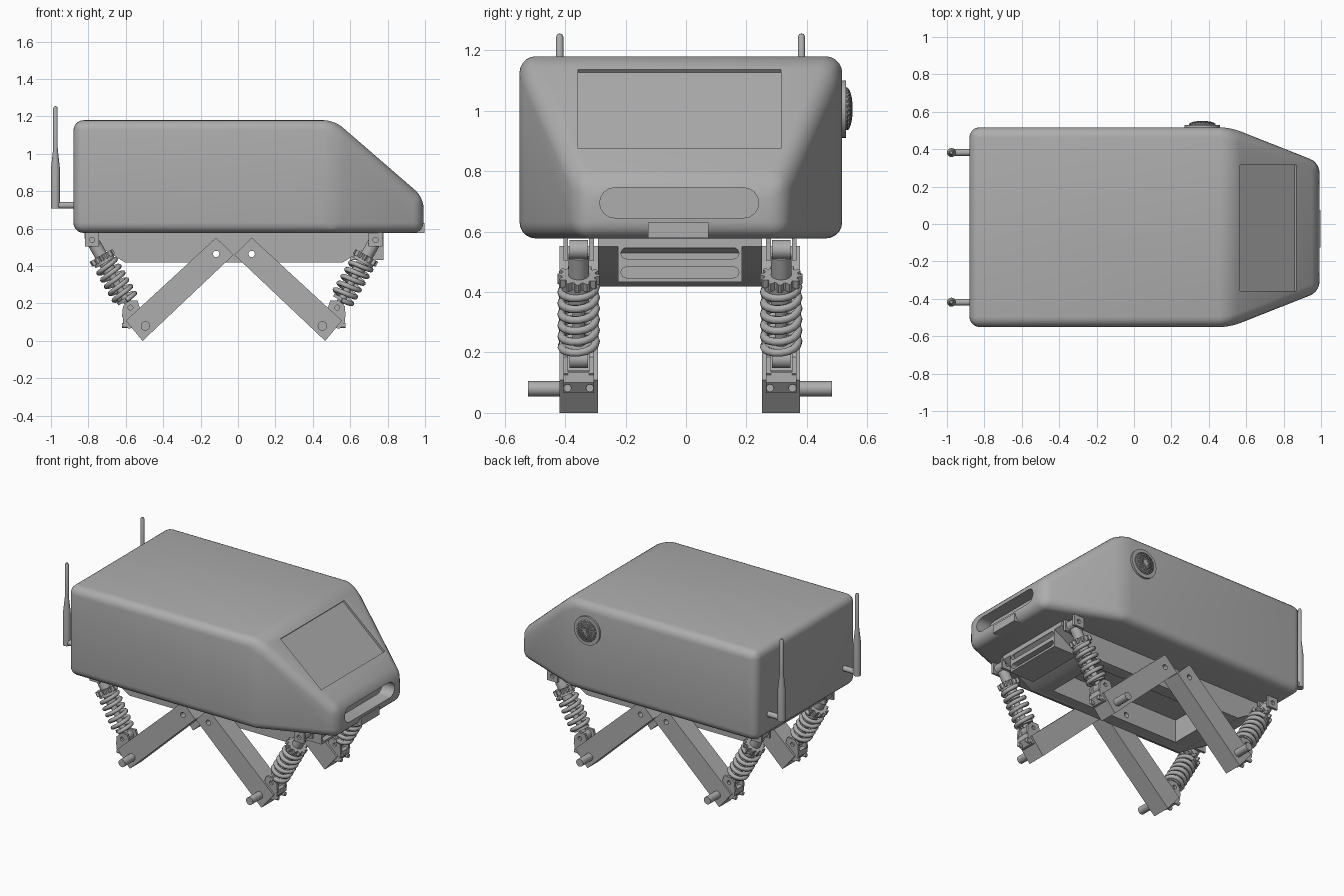
import bpy, bmesh, math
from mathutils import Vector, Matrix

cube = bpy.data.objects.get("Cube")
if cube:
    bpy.data.objects.remove(cube, do_unlink=True)

CX, CY = -0.022, -0.02      # centre of the suspension
GREY = (0.42, 0.42, 0.42, 1)
mat = bpy.data.materials.new("grey_metal")
mat.use_nodes = True
mat.diffuse_color = GREY
mat.node_tree.nodes["Principled BSDF"].inputs["Base Color"].default_value = GREY


def add(name, bm):
    bmesh.ops.recalc_face_normals(bm, faces=bm.faces)
    me = bpy.data.meshes.new(name)
    bm.to_mesh(me)
    bm.free()
    ob = bpy.data.objects.new(name, me)
    bpy.context.collection.objects.link(ob)
    me.materials.append(mat)
    return ob


def prism(name, pts, vec):
    """Extrude a planar outline along a vector."""
    bm = bmesh.new()
    face = bm.faces.new([bm.verts.new(p) for p in pts])
    new = bmesh.ops.extrude_face_region(bm, geom=[face], use_keep_orig=True)["geom"]
    bmesh.ops.translate(bm, vec=vec, verts=[v for v in new if isinstance(v, bmesh.types.BMVert)])
    return add(name, bm)


def box(name, lo, hi):
    (a, b, c), (d, e, f) = lo, hi
    return prism(name, [(a, b, c), (d, b, c), (d, e, c), (a, e, c)], (0, 0, f - c))


def rod(name, p, q, r, r2=None, n=24):
    p, q = Vector(p), Vector(q)
    bm = bmesh.new()
    turn = (q - p).to_track_quat('Z', 'Y').to_matrix().to_4x4()
    bmesh.ops.create_cone(bm, cap_ends=True, segments=n, radius1=r,
                          radius2=r if r2 is None else r2, depth=(q - p).length,
                          matrix=Matrix.Translation((p + q) / 2) @ turn)
    return add(name, bm)


def lathe(name, origin, profile, n=20):
    """Spin (radius, height) points about a vertical axis."""
    bm = bmesh.new()
    vs = [bm.verts.new(Vector(origin) + Vector((r, 0, z))) for r, z in profile]
    es = [bm.edges.new(e) for e in zip(vs, vs[1:])]
    bmesh.ops.spin(bm, geom=vs + es, cent=origin, axis=(0, 0, 1), angle=math.tau, steps=n)
    bmesh.ops.remove_doubles(bm, verts=bm.verts, dist=0.0001)
    return add(name, bm)


def stadium(x, y, z, half, r):
    pts = []
    for k in range(18):
        a = math.pi * (k if k < 9 else k - 1) / 8 - math.pi / 2
        if k >= 9:
            a = math.pi / 2 + math.pi * (k - 9) / 8
        side = 1 if k < 9 else -1
        pts.append((x, y + side * (half - r) + r * math.cos(a), z + r * math.sin(a)))
    return pts


def cut(ob, cutter):
    cutter.hide_render = True
    m = ob.modifiers.new("cut", 'BOOLEAN')
    m.object, m.solver = cutter, 'EXACT'
    bpy.context.view_layer.objects.active = ob
    bpy.ops.object.modifier_apply(modifier=m.name)
    bpy.data.objects.remove(cutter, do_unlink=True)


# Rounded body shell with a tapered nose
bm = bmesh.new()
for s in (-1, 1):
    for x, w, z in ((-0.88, .534, .577), (-0.88, .534, 1.18), (.505, .534, .577),
                    (.515, .534, 1.18), (.992, .345, .577), (.992, .345, .767)):
        bm.verts.new((x, -0.017 + s * w, z))
bmesh.ops.convex_hull(bm, input=bm.verts)
bmesh.ops.dissolve_limit(bm, angle_limit=0.03, verts=bm.verts, edges=bm.edges)
bmesh.ops.bevel(bm, geom=bm.edges[:], offset=0.055, segments=5, profile=0.5, affect='EDGES')
body = add("body_shell", bm)

# Windscreen recess, nose slot and nose lip
n = Vector((.658, 0, .753))
corners = [(.566, -.358, 1.135), (.566, .315, 1.135), (.866, .315, .873), (.866, -.358, .873)]
cut(body, prism("windscreen_cutter", [Vector(c) + n * .05 for c in corners], -n * .062))
cut(body, prism("slot_cutter", stadium(.9, -.0225, .695, .263, .05), (.2, 0, 0)))
box("nose_lip", (.93, -.125, .578), (.998, .075, .63))

# Underframe: hollow tray with sloped ends
half = [(.8, .585), (.8, .55), (.72, .505), (.58, .418)]
outline = [(CX + x, z) for x, z in half] + [(CX - x, z) for x, z in reversed(half)]
frame = prism("underframe", [(x, CY - .272, z) for x, z in outline], (0, .544, 0))
cut(frame, box("tray_cutter", (CX - .48, CY - .19, .3), (CX + .48, CY + .19, .57)))
for s in (-1, 1):
    x = CX + s * .095
    cut(frame, rod("pivot_cutter", (x, -1, .465), (x, 1, .465), .017))

# Louvred box under the nose
vent = box("louvre_box", (.6, CY - .205, .433), (.778, CY + .205, .58))
for z in (.465, .528):
    cut(vent, prism("louvre_cutter", stadium(.74, CY, z, .195, .018), (.1, 0, 0)))


def leg(sx, sy):
    tag = ("left" if sx > 0 else "right") + ("_back_" if sy > 0 else "_front_")

    def P(x, y, z):
        return Vector((CX + sx * x, CY + sy * y, z))

    # Swing arm, its pivot hole and wheel axle
    arm = prism(tag + "arm", [P(x, .272, z) for x, z in
                ((.488, .0), (.578, .108), (.095, .552), (.002, .46))], (0, sy * .126, 0))
    cut(arm, rod("pivot_cutter", P(.095, .2, .465), P(.095, .5, .465), .017))
    rod(tag + "axle", P(.473, .3, .08), P(.473, .503, .08), .025)

    # Paired lower bracket and upper hanger plates
    for w in (.285, .37):
        low = prism(tag + "lower_bracket", [P(x, w, z) for x, z in
                    ((.5, .17), (.575, .1), (.598, .13), (.593, .185), (.565, .215), (.515, .215))],
                    (0, sy * .016, 0))
        cut(low, rod("hole_cutter", P(.553, .2, .178), P(.553, .5, .178), .013))
        top = prism(tag + "hanger", [P(x, w, z) for x, z in
                    ((.72, .585), (.72, .505), (.795, .505), (.795, .585))], (0, sy * .016, 0))
        cut(top, rod("hole_cutter", P(.758, .2, .54), P(.758, .5, .54), .014))
    prism(tag + "foot_block", [P(x, .285, z) for x, z in
          ((.54, .07), (.565, .065), (.594, .1), (.594, .135), (.57, .14))], (0, sy * .1, 0))
    for w in (.298, .372):
        rod(tag + "bolt", P(.57, w, .082), P(.597, w, .082), .013, n=12)

    # Shock absorber: body, piston, seats and notched collar
    a, b, w = P(.758, .335, .54), P(.553, .335, .178), .335

    def at(t):
        return a.lerp(b, t)
    rod(tag + "shock_body", at(.05), at(.5), .034)
    rod(tag + "shock_piston", at(.45), at(.97), .02)
    rod(tag + "lower_seat", at(.86), at(.9), .05)
    rod(tag + "lower_eye", P(.553, .305, .178), P(.553, .365, .178), .03)
    rod(tag + "upper_eye", P(.758, .305, .54), P(.758, .365, .54), .032)
    axis = (b - a).normalized()
    u, v = Vector((0, 1, 0)), axis.cross(Vector((0, 1, 0)))
    ring = []
    for k in range(48):
        r = .07 if k % 4 < 2 else .056
        t = math.tau * k / 48
        ring.append(at(.23) + (u * math.cos(t) + v * math.sin(t)) * r)
    prism(tag + "collar", ring, axis * .03)
    rod(tag + "upper_seat", at(.29), at(.34), .058)

    # Coil spring
    cu = bpy.data.curves.new(tag + "spring", 'CURVE')
    cu.dimensions, cu.bevel_depth, cu.bevel_resolution = '3D', .0135, 2
    cu.use_fill_caps = True
    turns, steps = 5.5, 16
    count = int(turns * steps) + 1
    sp = cu.splines.new('POLY')
    sp.points.add(count - 1)
    for k in range(count):
        t = math.tau * k / steps
        p = at(.34 + .55 * k / (count - 1)) + (u * math.cos(t) + v * math.sin(t)) * .057
        sp.points[k].co = (*p, 1)
    cu.materials.append(mat)
    bpy.context.collection.objects.link(bpy.data.objects.new(tag + "spring", cu))


for sx in (-1, 1):
    for sy in (-1, 1):
        leg(sx, sy)

# Antennas on short stubs
for y in (-.418, .382):
    rod("antenna_stub", (-.86, y, .725), (-.975, y, .725), .018)
    lathe("antenna", (-.976, y, 0), [(0, .707), (.024, .707), (.024, .92), (.012, 1.03),
                                     (.012, 1.245), (.007, 1.254), (0, 1.255)])

# Round speaker with a domed mesh grille
SX, SZ = .365, 1.005
rod("speaker_flange", (SX, .5, SZ), (SX, .53, SZ), .095, n=40)
for name, wire in (("speaker_dome", False), ("speaker_grille", True)):
    bm = bmesh.new()
    bmesh.ops.create_uvsphere(bm, u_segments=24, v_segments=12, radius=.07)
    bmesh.ops.bisect_plane(bm, geom=bm.verts[:] + bm.edges[:] + bm.faces[:], plane_co=(0, 0, 0),
                           plane_no=(0, 0, 1), clear_inner=True)
    bmesh.ops.scale(bm, vec=(1, 1, .28 if wire else .22), verts=bm.verts)
    bmesh.ops.transform(bm, verts=bm.verts,
                        matrix=Matrix.Translation((SX, .529, SZ)) @ Matrix.Rotation(-math.pi / 2, 4, 'X'))
    dome = add(name, bm)
    if wire:
        dome.modifiers.new("mesh", 'WIREFRAME').thickness = .006

# Smooth curved surfaces, keep hard edges
bpy.ops.object.select_all(action='DESELECT')
for ob in bpy.context.collection.objects:
    if ob.type == 'MESH' and mat.name in ob.data.materials:
        ob.select_set(True)
        bpy.context.view_layer.objects.active = ob
bpy.ops.object.shade_smooth_by_angle(angle=math.radians(35))
